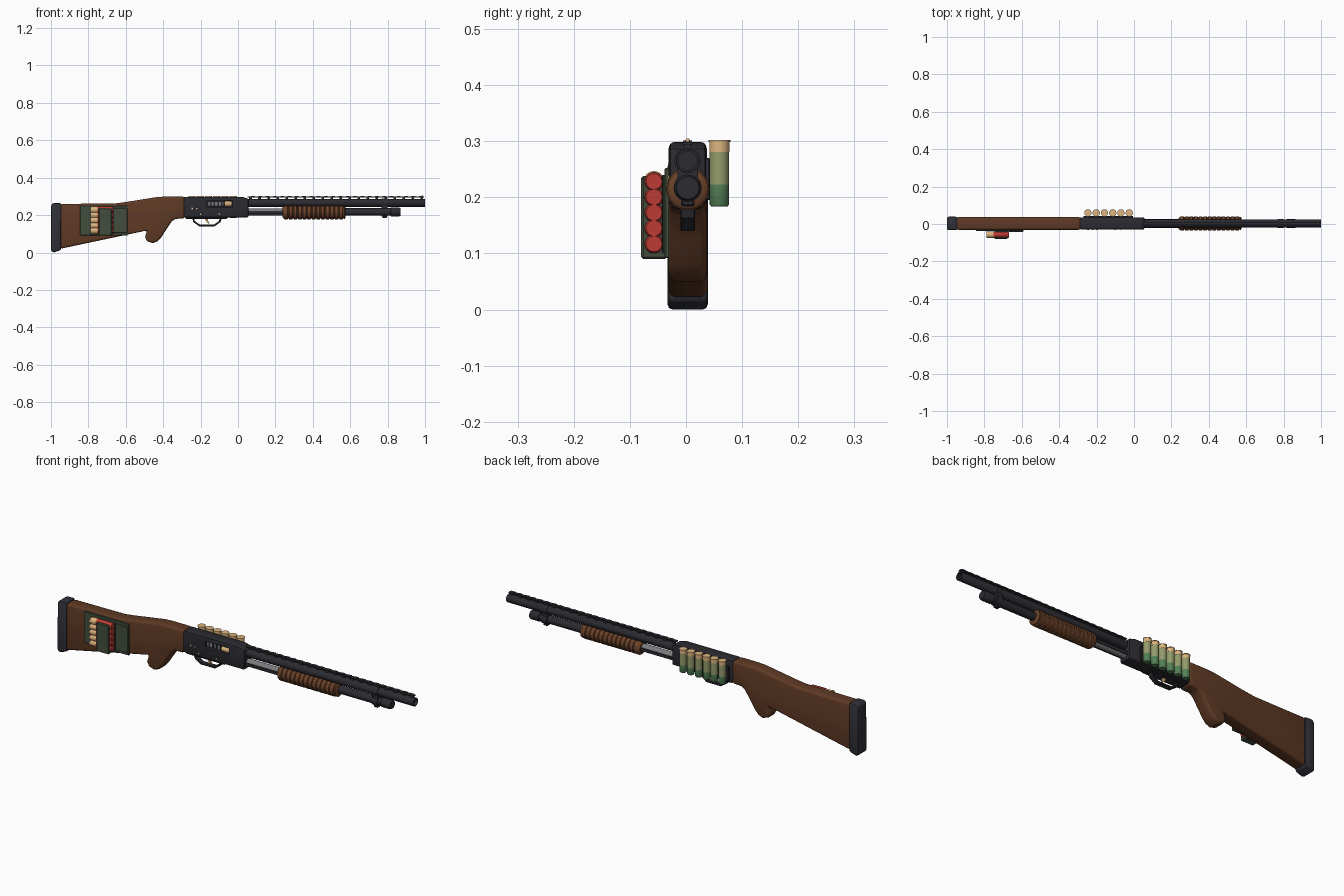
import bpy, bmesh, math
from mathutils import Vector

if "Cube" in bpy.data.objects:
    bpy.data.objects.remove(bpy.data.objects["Cube"])

Y0 = 0.003      # centre plane of the gun


def mat(name, r, g, b):
    m = bpy.data.materials.new(name)
    m.diffuse_color = (r, g, b, 1)
    m.use_nodes = True
    m.node_tree.nodes["Principled BSDF"].inputs["Base Color"].default_value = m.diffuse_color
    return m


WOOD = mat("walnut wood", 0.115, 0.042, 0.018)
FORE = mat("forend wood", 0.15, 0.055, 0.022)
STEEL = mat("dark steel", 0.024, 0.024, 0.031)
RUBBER = mat("butt rubber", 0.030, 0.031, 0.040)
GREY = mat("bright steel", 0.20, 0.20, 0.21)
BRASS = mat("brass", 0.72, 0.46, 0.21)
RED = mat("red hull", 0.50, 0.045, 0.035)
CANVAS = mat("canvas green", 0.055, 0.075, 0.048)
OLIVE = mat("light green hull", 0.30, 0.33, 0.15)
GREEN = mat("green hull", 0.09, 0.22, 0.095)


def finish(name, bm, mats, bevel=0, segs=2):
    bmesh.ops.recalc_face_normals(bm, faces=bm.faces)
    me = bpy.data.meshes.new(name)
    bm.to_mesh(me)
    bm.free()
    for m in mats:
        me.materials.append(m)
    ob = bpy.data.objects.new(name, me)
    bpy.context.collection.objects.link(ob)
    bpy.context.view_layer.objects.active = ob
    for o in bpy.context.selected_objects:
        o.select_set(False)
    ob.select_set(True)
    if bevel:
        b = ob.modifiers.new("bevel", 'BEVEL')
        b.width, b.segments = bevel, segs
        b.limit_method, b.angle_limit = 'ANGLE', math.radians(50)
        bpy.ops.object.modifier_apply(modifier="bevel")
    bpy.ops.object.shade_smooth_by_angle(angle=math.radians(35))
    return ob


def prism(name, pts, y0, y1, m, bevel=0, segs=2):
    """Side profile (x, z) extruded from y0 to y1."""
    bm = bmesh.new()
    f = bm.faces.new([bm.verts.new((x, y0, z)) for x, z in pts])
    g = bmesh.ops.extrude_face_region(bm, geom=[f])
    for v in g["geom"]:
        if isinstance(v, bmesh.types.BMVert):
            v.co.y = y1
    return finish(name, bm, [m], bevel, segs)


def box(name, x0, x1, y0, y1, z0, z1, m, bevel=0):
    return prism(name, [(x0, z0), (x1, z0), (x1, z1), (x0, z1)], y0, y1, m, bevel, 1)


def lathe(name, prof, a, b, mats, bands=None, axis='X', n=24):
    """Turned part: prof = (distance, radius) along X at (y=a, z=b) or Z at (x=a, y=b)."""
    bm = bmesh.new()
    rings = []
    for t, r in prof:
        ring = []
        for i in range(n):
            u, w = r * math.cos(2 * math.pi * i / n), r * math.sin(2 * math.pi * i / n)
            ring.append(bm.verts.new((t, a + u, b + w) if axis == 'X' else (a + u, b + w, t)))
        rings.append(ring)
    for k in range(len(rings) - 1):
        for i in range(n):
            j = (i + 1) % n
            f = bm.faces.new((rings[k][i], rings[k][j], rings[k + 1][j], rings[k + 1][i]))
            f.material_index = bands[k] if bands else 0
    for ring, k in ((rings[0], 0), (rings[-1], -1)):
        bm.faces.new(ring).material_index = bands[k] if bands else 0
    return finish(name, bm, mats)


# --- stock with pistol grip, and butt pad
prism("stock", [(-0.95, 0.26), (-0.66, 0.262), (-0.60, 0.27), (-0.43, 0.297), (-0.39, 0.299),
                (-0.285, 0.299), (-0.285, 0.182), (-0.335, 0.18), (-0.353, 0.168), (-0.385, 0.12),
                (-0.41, 0.082), (-0.43, 0.06), (-0.455, 0.05), (-0.485, 0.06), (-0.497, 0.082),
                (-0.487, 0.118), (-0.95, 0.02)],
      Y0 - 0.034, Y0 + 0.034, WOOD, 0.012, 3)
prism("butt_pad", [(-0.999, 0.256), (-0.985, 0.264), (-0.945, 0.264), (-0.945, 0.014),
                   (-0.985, 0.0), (-1.0, 0.008)], Y0 - 0.036, Y0 + 0.036, RUBBER, 0.009)

# --- receiver with cut ejection port
rec = prism("receiver", [(-0.29, 0.187), (-0.29, 0.298), (0.02, 0.298), (0.056, 0.288), (0.056, 0.187)],
            Y0 - 0.033, Y0 + 0.033, STEEL, 0.008)
cut = box("port_cutter", -0.165, -0.03, -0.08, -0.012, 0.243, 0.277, STEEL)
cut.hide_render = True
bo = rec.modifiers.new("port", 'BOOLEAN')
bo.object, bo.operation, bo.solver = cut, 'DIFFERENCE', 'EXACT'
bpy.context.view_layer.objects.active = rec
bpy.ops.object.modifier_apply(modifier="port")
bpy.data.objects.remove(cut)
box("bolt", -0.163, -0.075, -0.021, -0.008, 0.246, 0.274, GREY, 0.002)
for i in range(4):
    box("bolt_groove", -0.15 + i * 0.02, -0.142 + i * 0.02, -0.0225, -0.012, 0.248, 0.272, STEEL)
lathe("chambered_shell", [(-0.073, 0.016), (-0.068, 0.0145), (-0.04, 0.0145), (-0.032, 0.010)],
      -0.016, 0.26, [BRASS], n=16)


def pin(x, z, r):
    bm = bmesh.new()
    bmesh.ops.create_cone(bm, cap_ends=True, segments=12, radius1=r, radius2=r, depth=0.07)
    for v in bm.verts:
        v.co = Vector((x + v.co.x, Y0 + v.co.z, z + v.co.y))
    finish("receiver_pin", bm, [BRASS])


pin(-0.245, 0.235, 0.005)
pin(-0.22, 0.235, 0.004)
pin(-0.10, 0.205, 0.004)
pin(-0.20, 0.205, 0.004)

# --- trigger and guard
prism("trigger_guard", [(-0.245, 0.19), (-0.24, 0.163), (-0.207, 0.14), (-0.125, 0.14), (-0.093, 0.163),
                        (-0.085, 0.19), (-0.096, 0.19), (-0.102, 0.168), (-0.129, 0.149), (-0.203, 0.149),
                        (-0.231, 0.168), (-0.234, 0.19)], Y0 - 0.013, Y0 + 0.013, STEEL, 0.002, 1)
box("guard_plate", -0.28, -0.06, Y0 - 0.024, Y0 + 0.024, 0.179, 0.19, STEEL, 0.003)
prism("trigger", [(-0.178, 0.182), (-0.16, 0.182), (-0.159, 0.168), (-0.152, 0.156), (-0.158, 0.154),
                  (-0.169, 0.165)], Y0 - 0.005, Y0 + 0.005, BRASS)

# --- barrel, ventilated rib and bead
BZ, MZ = 0.265, 0.217
lathe("barrel", [(0.04, 0.021), (0.999, 0.021), (1.0, 0.0205), (1.0, 0.0165), (0.985, 0.0165)],
      Y0, BZ, [STEEL])
box("rib", 0.05, 0.995, Y0 - 0.009, Y0 + 0.009, 0.294, 0.299, STEEL)
for i in range(20):
    x = 0.06 + i * 0.0482
    box("rib_post", x, x + 0.014, Y0 - 0.006, Y0 + 0.006, 0.282, 0.296, STEEL)
for i in range(24):
    x = 0.07 + i * 0.039
    box("rib_ridge", x, x + 0.02, Y0 - 0.008, Y0 + 0.008, 0.298, 0.3015, STEEL)
bm = bmesh.new()
bmesh.ops.create_uvsphere(bm, u_segments=10, v_segments=6, radius=0.004)
bmesh.ops.translate(bm, verts=bm.verts, vec=(0.985, Y0, 0.301))
finish("bead_sight", bm, [BRASS])

# --- magazine tube, cap, action bars and clamp
lathe("magazine_tube_rear", [(0.05, 0.018), (0.30, 0.018)], Y0, MZ, [GREY])
lathe("magazine_tube", [(0.28, 0.020), (0.83, 0.020)], Y0, MZ, [STEEL])
lathe("magazine_cap", [(0.815, 0.021), (0.818, 0.0235), (0.862, 0.0235), (0.87, 0.020)], Y0, MZ, [STEEL])
for s in (-1, 1):
    box("action_bar", 0.05, 0.28, Y0 + s * 0.0215 - 0.002, Y0 + s * 0.0215 + 0.002, 0.207, 0.222, STEEL)
lathe("clamp_lower", [(0.768, 0.025), (0.80, 0.025)], Y0, MZ, [STEEL])
lathe("clamp_upper", [(0.768, 0.0235), (0.80, 0.0235)], Y0, BZ, [STEEL])
box("clamp_block", 0.768, 0.80, Y0 - 0.018, Y0 + 0.018, 0.23, 0.252, STEEL)
box("sling_loop", 0.772, 0.796, Y0 - 0.012, Y0 + 0.012, 0.184, 0.197, STEEL, 0.003)

# --- ribbed pump forend
prof = [(0.238, 0.027), (0.244, 0.034)]
for i in range(13):
    x = 0.25 + i * 0.0245
    prof += [(x, 0.038), (x + 0.015, 0.038), (x + 0.018, 0.0335), (x + 0.0215, 0.0335)]
prof += [(0.57, 0.036), (0.576, 0.027)]
lathe("pump_forend", prof, Y0, 0.215, [FORE])

# --- side saddle with six shells on the left
box("saddle_plate", -0.27, -0.005, Y0 + 0.03, 0.043, 0.195, 0.27, STEEL, 0.002)
for i in range(6):
    lathe("saddle_shell", [(0.184, 0.015), (0.188, 0.0175), (0.223, 0.0175), (0.281, 0.0175), (0.281, 0.018),
                           (0.299, 0.018), (0.299, 0.0195), (0.302, 0.0195)],
          -0.246 + i * 0.0441, 0.0595, [GREEN, OLIVE, BRASS], [0, 0, 1, 2, 2, 2, 2], 'Z')

# --- canvas shell pouch on the right of the stock
box("pouch_base", -0.845, -0.59, -0.038, -0.028, 0.092, 0.252, CANVAS, 0.002)
box("pouch_flap", -0.665, -0.592, -0.042, -0.034, 0.105, 0.238, CANVAS, 0.002)
box("pouch_seam", -0.67, -0.664, -0.0425, -0.034, 0.10, 0.24, STEEL)
box("pouch_sleeve", -0.745, -0.675, -0.080, -0.034, 0.09, 0.238, CANVAS, 0.004)
for i in range(5):
    lathe("pouch_shell", [(-0.788, 0.0185), (-0.784, 0.0185), (-0.784, 0.017), (-0.752, 0.017),
                          (-0.752, 0.0168), (-0.671, 0.0168), (-0.667, 0.014)],
          -0.057, 0.117 + i * 0.0278, [BRASS, RED], [0, 0, 0, 0, 1, 1])
